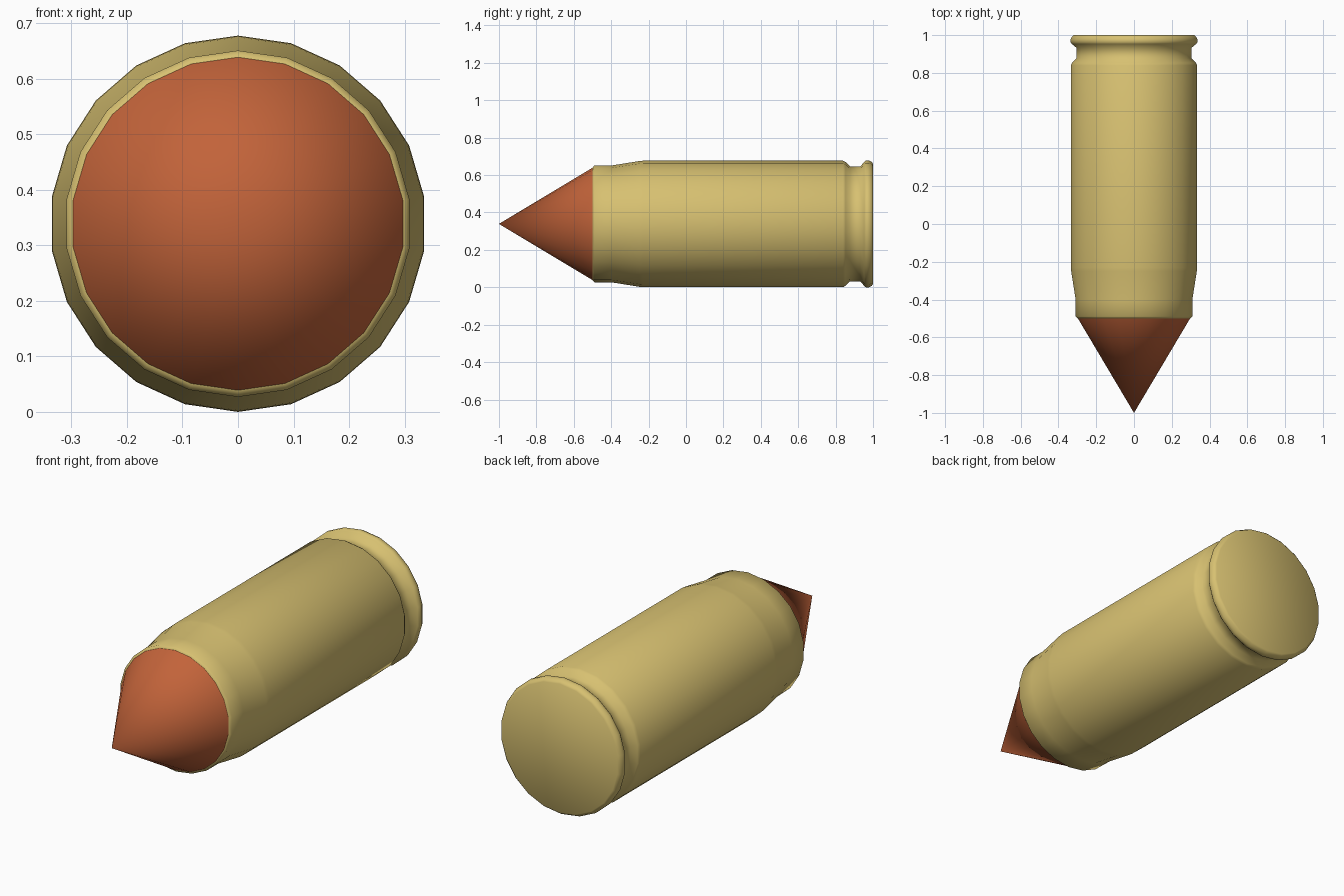
import bpy, bmesh, math

if "Cube" in bpy.data.objects:
    bpy.data.objects.remove(bpy.data.objects["Cube"])

SIDES = 22
AXIS_Z = 0.339


def material(name, colour):
    m = bpy.data.materials.new(name)
    m.diffuse_color = (*colour, 1.0)
    m.use_nodes = True
    m.node_tree.nodes["Principled BSDF"].inputs["Base Color"].default_value = m.diffuse_color
    return m


def lathe(name, profile, mat):
    """Revolve (y, radius) points around the lengthwise axis; radius 0 makes a tip."""
    bm = bmesh.new()
    rings = []
    for y, r in profile:
        if r == 0:
            rings.append([bm.verts.new((0, y, AXIS_Z))])
            continue
        rings.append([bm.verts.new((r * math.sin(2 * math.pi * i / SIDES), y,
                                    AXIS_Z + r * math.cos(2 * math.pi * i / SIDES)))
                      for i in range(SIDES)])
    for a, b in zip(rings, rings[1:]):
        for i in range(SIDES):
            j = (i + 1) % SIDES
            if len(a) == 1:
                bm.faces.new((a[0], b[i], b[j]))
            else:
                bm.faces.new((a[i], b[i], b[j], a[j]))
    for ring in (rings[0], rings[-1]):
        if len(ring) > 1:
            bm.faces.new(ring)
    bmesh.ops.recalc_face_normals(bm, faces=bm.faces)
    mesh = bpy.data.meshes.new(name)
    bm.to_mesh(mesh)
    bm.free()
    mesh.materials.append(mat)
    ob = bpy.data.objects.new(name, mesh)
    bpy.context.collection.objects.link(ob)
    bpy.ops.object.select_all(action='DESELECT')
    ob.select_set(True)
    bpy.context.view_layer.objects.active = ob
    bpy.ops.object.shade_smooth_by_angle(angle=math.radians(50))
    return ob


brass = material("brass", (0.68, 0.53, 0.165))
copper = material("copper", (0.54, 0.125, 0.042))

# Pointed copper tip
lathe("pointed_tip", [(-1.0, 0), (-0.5, 0.30)], copper)

# Brass case: mouth, neck, shoulder, body, groove and rim
lathe("case", [
    (-0.50, 0.301), (-0.49, 0.312), (-0.40, 0.312),
    (-0.25, 0.336), (-0.23, 0.338),
    (0.84, 0.338), (0.853, 0.331), (0.877, 0.307),
    (0.932, 0.307), (0.953, 0.332), (0.962, 0.339),
    (0.978, 0.339), (0.993, 0.331), (1.0, 0.322),
], brass)
